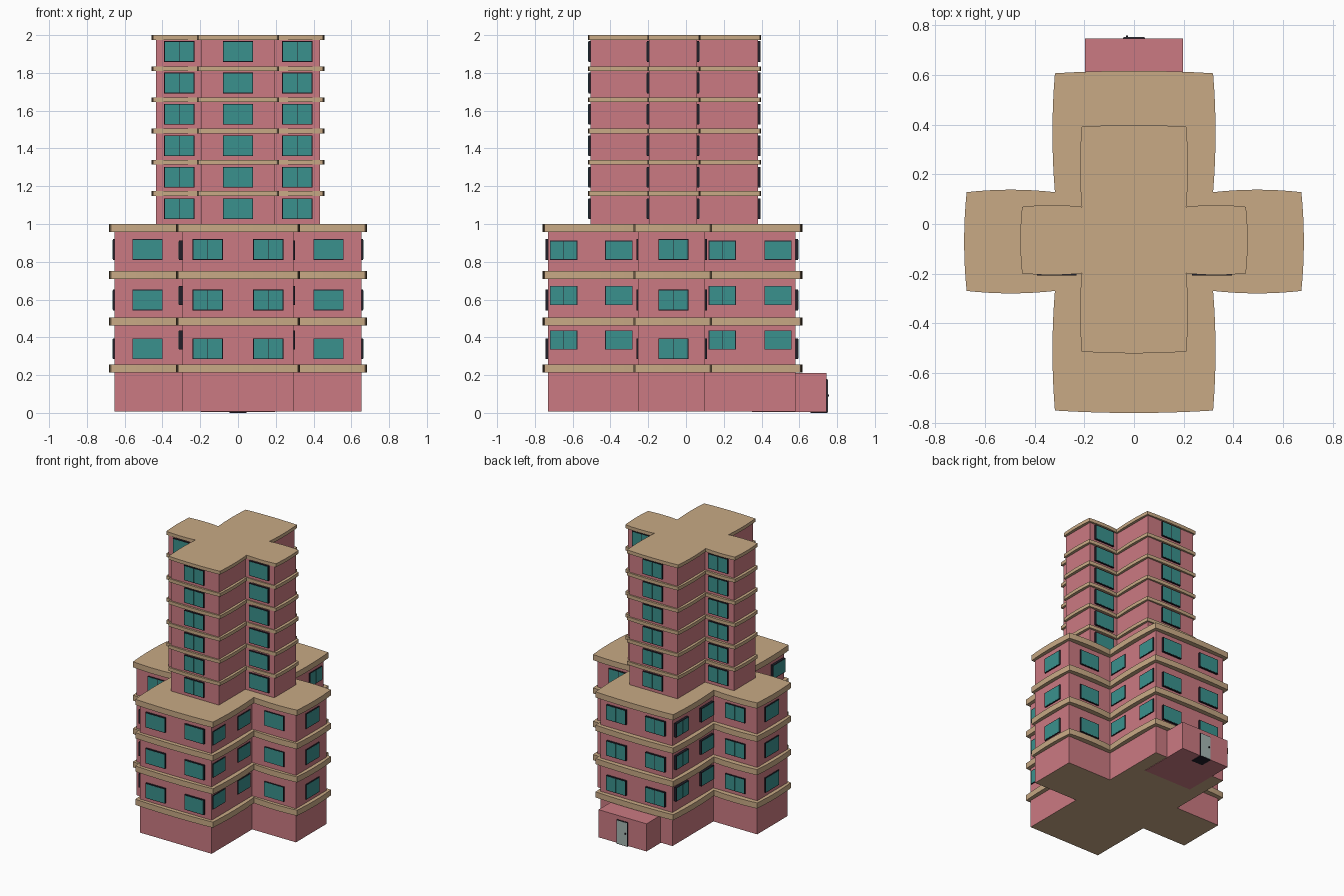
import bpy, bmesh
from mathutils import Vector

if "Cube" in bpy.data.objects:
    bpy.data.objects.remove(bpy.data.objects["Cube"])


def material(name, rgb):
    m = bpy.data.materials.new(name)
    m.diffuse_color = (*rgb, 1)
    m.use_nodes = True
    m.node_tree.nodes["Principled BSDF"].inputs["Base Color"].default_value = m.diffuse_color
    return m


PINK = material("pink_wall", (0.597, 0.195, 0.223))
TAN = material("tan_slab", (0.58, 0.40, 0.235))
TEAL = material("teal_glass", (0.042, 0.283, 0.266))
DARK = material("dark_frame", (0.015, 0.013, 0.022))
GREY = material("pale_door", (0.376, 0.468, 0.445))


def finish(bm, name, *mats):
    bmesh.ops.recalc_face_normals(bm, faces=bm.faces[:])
    me = bpy.data.meshes.new(name)
    bm.to_mesh(me)
    bm.free()
    for m in mats:
        me.materials.append(m)
    ob = bpy.data.objects.new(name, me)
    bpy.context.collection.objects.link(ob)
    return ob


def cross(ax, ay0, ay1, bx, by0, by1):
    """Plus-shaped outline: side arms (half length ax), front/back arm (half width bx)."""
    right = [(bx, by0), (bx, ay0), (ax, ay0), (ax, ay1), (bx, ay1), (bx, by1)]
    return right + [(-x, y) for x, y in reversed(right)]


def bow(pts, amount, n=8):
    """Curve every edge of the outline slightly outwards."""
    out = []
    for i, p in enumerate(pts):
        a, b = Vector(p), Vector(pts[(i + 1) % len(pts)])
        d = (b - a).normalized()
        normal = Vector((d.y, -d.x))
        for k in range(n):
            t = k / n
            out.append(a.lerp(b, t) + normal * amount * 4 * t * (1 - t))
    return out


def prism(bm, pts, z0, z1):
    face = bm.faces.new([bm.verts.new((p[0], p[1], z0)) for p in pts])
    up = bmesh.ops.extrude_face_region(bm, geom=[face], use_keep_orig=True)
    verts = [v for v in up["geom"] if isinstance(v, bmesh.types.BMVert)]
    bmesh.ops.translate(bm, verts=verts, vec=(0, 0, z1 - z0))


def box(bm, lo, hi, mat=0):
    lo, hi = Vector(lo), Vector(hi)
    vs = bmesh.ops.create_cube(bm, size=1)["verts"]
    for v in vs:
        v.co = Vector([(a + b) / 2 + c * (b - a) for a, b, c in zip(lo, hi, v.co)])
    for f in {f for v in vs for f in v.link_faces}:
        f.material_index = mat


def window(bm, axis, sign, wall, u, z, w, h, out):
    """Dark frame on a wall, with two glass panes; axis is the facing direction."""
    def part(u0, u1, z0, z1, d0, d1, mat):
        ds = sorted((wall + sign * d0, wall + sign * d1))
        if axis == 'x':
            box(bm, (ds[0], u0, z0), (ds[1], u1, z1), mat)
        else:
            box(bm, (u0, ds[0], z0), (u1, ds[1], z1), mat)
    part(u - w / 2, u + w / 2, z, z + h, -0.008, out, 0)
    b = 0.004
    part(u - w / 2 + b, u - 0.001, z + b, z + h - b, out - 0.002, out + 0.001, 1)
    part(u + 0.001, u + w / 2 - b, z + b, z + h - b, out - 0.002, out + 0.001, 1)


# lower block walls with a tan underside
bm = bmesh.new()
prism(bm, cross(0.655, -0.255, 0.10, 0.295, -0.73, 0.58), 0.008, 0.98)
bm.normal_update()
for f in bm.faces:
    if f.calc_center_median().z < 0.01:
        f.material_index = 1
finish(bm, "lower_walls", PINK, TAN)

# tower walls
bm = bmesh.new()
prism(bm, cross(0.435, -0.195, 0.058, 0.197, -0.505, 0.382), 0.99, 1.985)
finish(bm, "tower_walls", PINK)

# bowed floor slabs of the lower block
bm = bmesh.new()
outline = bow(cross(0.673, -0.269, 0.128, 0.318, -0.75, 0.606), 0.010)
for i in range(4):
    z = 0.215 + i * 0.2475
    prism(bm, outline, z, z + 0.042)
finish(bm, "lower_slabs", TAN)

# bowed floor slabs of the tower
bm = bmesh.new()
outline = bow(cross(0.45, -0.198, 0.069, 0.21, -0.513, 0.391), 0.007)
for i in range(6):
    z = 1.149 + i * 0.1652
    prism(bm, outline, z, z + 0.025)
finish(bm, "tower_slabs", TAN)

# lower block windows
bm = bmesh.new()
for z_main, z_side in ((0.285, 0.335), (0.543, 0.57), (0.81, 0.81)):
    for s in (-1, 1):
        # front and back ends
        window(bm, 'y', -1, -0.73, s * 0.16, z_main, 0.16, 0.11, 0.014)
        window(bm, 'y', 1, 0.58, s * 0.16, z_main, 0.16, 0.11, 0.014)
        # front and back of the side arms
        window(bm, 'y', -1, -0.255, s * 0.479, z_main, 0.16, 0.11, 0.007)
        window(bm, 'y', 1, 0.10, s * 0.479, z_main, 0.16, 0.11, 0.010)
        # ends of the side arms
        window(bm, 'x', s, s * 0.655, -0.067, z_main, 0.158, 0.11, 0.008)
        # flanks of the front and back arms
        for y in (-0.648, -0.355, 0.192, 0.487):
            window(bm, 'x', s, s * 0.295, y, z_side, 0.145, 0.102,
                   0.018 if s < 0 else 0.006)
finish(bm, "lower_windows", DARK, TEAL)

# tower windows, front and back only
bm = bmesh.new()
for i in range(6):
    z = 1.026 + i * 0.1665
    for x, y0, y1 in ((0, -0.505, 0.382), (-0.311, -0.195, 0.058), (0.314, -0.195, 0.058)):
        window(bm, 'y', -1, y0, x, z, 0.16, 0.11, 0.012)
        window(bm, 'y', 1, y1, x, z, 0.16, 0.11, 0.012)
finish(bm, "tower_windows", DARK, TEAL)

# entrance porch at the back
bm = bmesh.new()
box(bm, (-0.197, 0.35, 0.005), (0.197, 0.745, 0.21))
finish(bm, "entrance_porch", PINK)

# door frame, door leaf and handle
bm = bmesh.new()
box(bm, (-0.045, 0.66, 0), (0.045, 0.749, 0.18))
box(bm, (-0.040, 0.745, 0.004), (0.040, 0.751, 0.175), 1)
box(bm, (-0.032, 0.750, 0.088), (-0.024, 0.758, 0.098))
finish(bm, "door", DARK, GREY)
